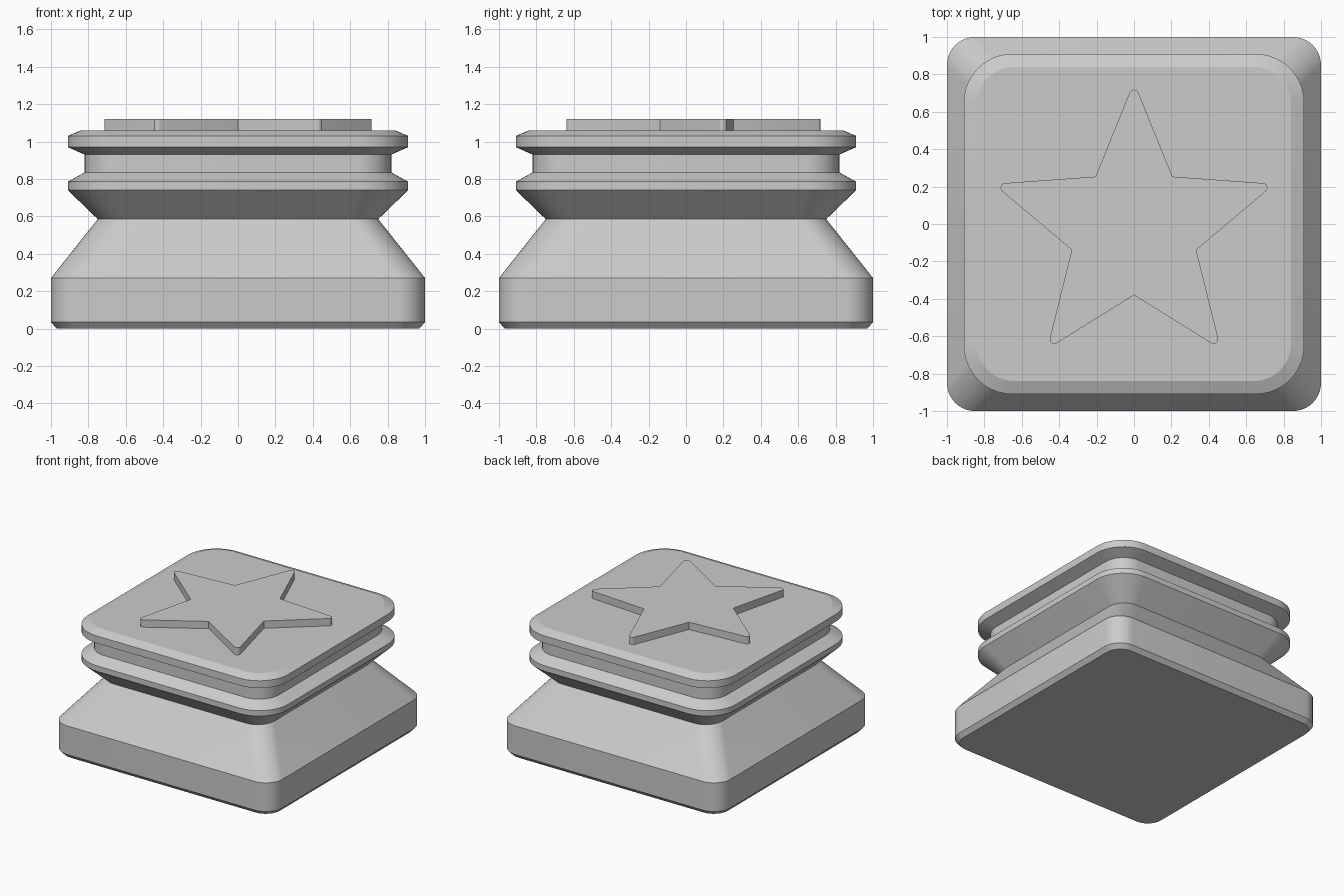
import bpy, bmesh
from math import sin, cos, pi, radians, atan2
from mathutils import Vector

if "Cube" in bpy.data.objects:
    bpy.data.objects.remove(bpy.data.objects["Cube"])

grey = bpy.data.materials.new("plain grey")
grey.use_nodes = True
colour = (0.6, 0.6, 0.6, 1)
grey.diffuse_color = colour
grey.node_tree.nodes["Principled BSDF"].inputs["Base Color"].default_value = colour


def rounded_square(half, radius, steps=10):
    """Outline of a square with rounded corners."""
    points = []
    for corner in range(4):
        middle = pi / 4 + corner * pi / 2
        centre = Vector((cos(middle), sin(middle))) * (half - radius) * 2 ** 0.5
        for i in range(steps + 1):
            a = corner * pi / 2 + i / steps * pi / 2
            points.append(centre + Vector((cos(a), sin(a))) * radius)
    return points


def loft(name, sections):
    """Skin matching outlines, given as (points, height), and cap both ends."""
    bm = bmesh.new()
    rings = [[bm.verts.new((p.x, p.y, z)) for p in pts] for pts, z in sections]
    n = len(rings[0])
    for low, high in zip(rings, rings[1:]):
        for i in range(n):
            j = (i + 1) % n
            bm.faces.new((low[i], low[j], high[j], high[i]))
    bm.faces.new(rings[0][::-1])
    bm.faces.new(rings[-1])
    bmesh.ops.recalc_face_normals(bm, faces=bm.faces)
    mesh = bpy.data.meshes.new(name)
    bm.to_mesh(mesh)
    bm.free()
    mesh.materials.append(grey)
    obj = bpy.data.objects.new(name, mesh)
    bpy.context.collection.objects.link(obj)
    bpy.ops.object.select_all(action="DESELECT")
    obj.select_set(True)
    bpy.context.view_layer.objects.active = obj
    bpy.ops.object.shade_smooth_by_angle(angle=radians(20))
    return obj


# Each row is half width, corner radius, height
base = [(0.97, 0.13, 0), (1, 0.15, 0.035), (1, 0.15, 0.27), (0.75, 0.15, 0.585)]
neck = [(0.75, 0.15, 0.585), (0.91, 0.26, 0.74), (0.91, 0.26, 0.785),
        (0.82, 0.18, 0.835), (0.82, 0.18, 0.93)]
cap = [(0.82, 0.18, 0.93), (0.91, 0.26, 0.97), (0.91, 0.26, 1.03), (0.84, 0.2, 1.06)]
for name, rows in (("base", base), ("neck", neck), ("cap", cap)):
    loft(name, [(rounded_square(half, r), z) for half, r, z in rows])


def star_outline(outer, inner, tip_radius, centre_y, steps=6):
    """Five-pointed star with rounded tips and sharp inner corners."""
    points = []
    for k in range(5):
        a = pi / 2 + k * 2 * pi / 5
        axis = Vector((cos(a), sin(a)))
        valley = Vector((cos(a + pi / 5), sin(a + pi / 5))) * inner
        edge = axis * outer - valley
        half_angle = abs(atan2(axis.x * edge.y - axis.y * edge.x, axis.dot(edge)))
        centre = axis * (outer - tip_radius / sin(half_angle))
        sweep = pi / 2 - half_angle
        for i in range(steps + 1):
            b = a - sweep + 2 * sweep * i / steps
            points.append(centre + Vector((cos(b), sin(b))) * tip_radius)
        points.append(valley)
    return [p + Vector((0, centre_y)) for p in points]


# Raised star on the top
star = star_outline(0.79, 0.35, 0.025, -0.03)
loft("raised_star", [(star, 1.05), (star, 1.12)])
